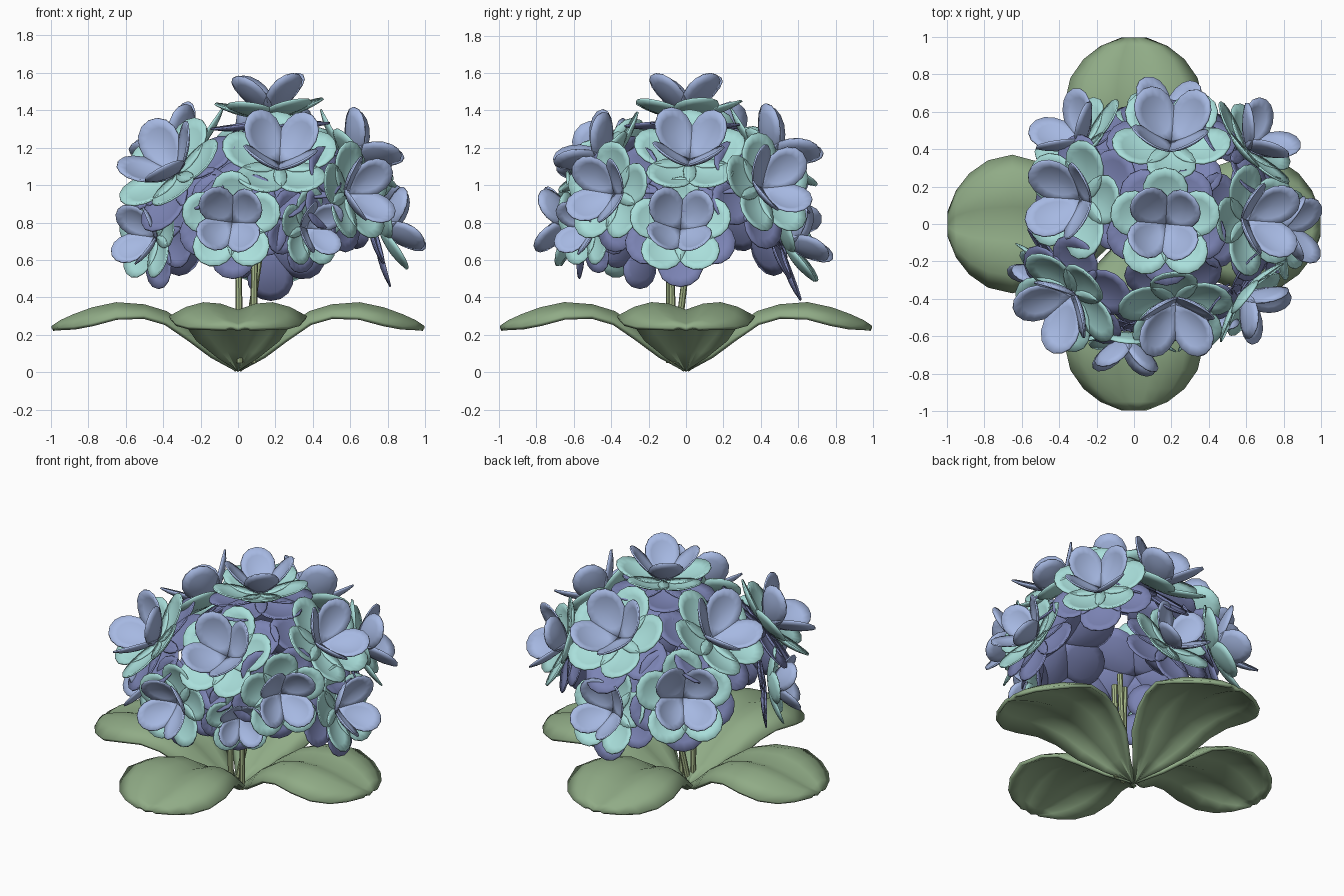
import bpy, bmesh, math
from mathutils import Vector, Matrix

if "Cube" in bpy.data.objects:
    bpy.data.objects.remove(bpy.data.objects["Cube"])


def material(name, rgb):
    m = bpy.data.materials.new(name)
    m.diffuse_color = (*rgb, 1)
    m.use_nodes = True
    m.node_tree.nodes["Principled BSDF"].inputs["Base Color"].default_value = m.diffuse_color
    return m


OUTER = material("periwinkle", (0.20, 0.23, 0.46))
MIDDLE = material("aqua", (0.40, 0.74, 0.71))
INNER = material("light_blue", (0.38, 0.48, 0.76))
LEAF = material("leaf_green", (0.28, 0.41, 0.24))
STEM = material("stem_green", (0.40, 0.50, 0.26))


def add_petal(bm, length, width, lift, turn, base, cup, mat):
    """Cupped oval disc growing from the flower centre."""
    rot = Matrix.Rotation(turn, 4, 'Z') @ Matrix.Rotation(-lift, 4, 'Y')
    n, rings = 16, 3

    def point(r, a):
        x = length * (0.5 + 0.5 * r * math.cos(a))
        y = width / 2 * r * math.sin(a) * (1 + 0.18 * math.cos(a))
        p = rot @ Vector((x, y, cup * (r * r - 1)))
        return p + Vector((0, 0, base))

    centre = bm.verts.new(point(0, 0))
    loops = [[bm.verts.new(point(k / rings, 2 * math.pi * i / n)) for i in range(n)]
             for k in range(1, rings + 1)]
    for i in range(n):
        j = (i + 1) % n
        bm.faces.new((centre, loops[0][i], loops[0][j])).material_index = mat
        for a, b in zip(loops, loops[1:]):
            bm.faces.new((a[i], b[i], b[j], a[j])).material_index = mat


def finish(obj, thickness):
    for p in obj.data.polygons:
        p.use_smooth = True
    sol = obj.modifiers.new("thickness", 'SOLIDIFY')
    sol.thickness = thickness
    sol.offset = -1
    bpy.context.collection.objects.link(obj)


# Shared flower mesh: two open layers of five petals and a cup of four
bm = bmesh.new()
layers = [  # count, length, width, lift, turn offset, base height, cup
    (5, 0.32, 0.25, -5, 54, -0.02, 0.025),
    (5, 0.30, 0.23, 16, 18, 0.0, 0.025),
    (4, 0.285, 0.20, 45, 40, 0.015, 0.025),
]
for mat, (count, l, w, lift, off, base, cup) in enumerate(layers):
    for k in range(count):
        turn = math.radians(off + 360 / count * k)
        add_petal(bm, l, w, math.radians(lift), turn, base, cup, mat)
flower_mesh = bpy.data.meshes.new("flower")
bm.to_mesh(flower_mesh)
bm.free()
for m in (OUTER, MIDDLE, INNER):
    flower_mesh.materials.append(m)

# Flowers around the dome: base point, facing direction, scale
flowers = [
    ((0.17, 0.00, 1.37), (-0.05, 0, 1), 1.03),
    ((0.22, -0.42, 1.11), (0.05, -0.7, 0.7), 1.08),
    ((-0.33, -0.38, 1.06), (-0.5, -0.5, 0.6), 1.1),
    ((-0.44, -0.26, 0.72), (-0.8, -0.6, 0.1), 0.85),
    ((-0.03, -0.59, 0.80), (-0.1, -1, 0.1), 0.93),
    ((0.36, -0.50, 0.77), (0.65, -0.75, 0), 0.75),
    ((0.58, -0.38, 0.95), (0.75, -0.6, 0.15), 0.95),
    ((0.60, 0.02, 1.13), (0.7, 0, 0.7), 1.05),
    ((0.76, -0.03, 0.76), (0.9, 0, 0.32), 0.95),
    ((0.60, 0.40, 0.98), (0.7, 0.6, 0.3), 1.0),
    ((0.20, 0.43, 1.13), (0, 0.65, 0.75), 1.12),
    ((-0.27, 0.42, 0.85), (-0.6, 0.65, 0.35), 1.05),
    ((-0.28, 0.13, 1.14), (-0.6, 0, 0.75), 1.12),
    ((0.17, 0.53, 0.68), (0.05, 0.85, 0.4), 0.95),
]
for i, (pos, face, s) in enumerate(flowers):
    ob = bpy.data.objects.new(f"flower_{i + 1}", flower_mesh)
    z = Vector(face).normalized()
    up = Vector((0, 0, 1)) if abs(z.z) < 0.95 else Vector((0, 1, 0))
    x = up.cross(z).normalized()
    rot = Matrix((x, z.cross(x), z)).transposed().to_4x4()
    ob.matrix_world = Matrix.Translation(pos) @ rot @ Matrix.Scale(s, 4)
    finish(ob, 0.01)

# Leaf mesh: stations along the rib (distance, rib height, edge height, half width)
stations = [(0.0, 0.02, 0.02, 0.01), (0.13, 0.12, 0.09, 0.12), (0.25, 0.22, 0.18, 0.23),
            (0.38, 0.295, 0.27, 0.29), (0.50, 0.325, 0.305, 0.33), (0.65, 0.335, 0.30, 0.37),
            (0.78, 0.315, 0.265, 0.34), (0.88, 0.285, 0.245, 0.27), (0.95, 0.26, 0.24, 0.18),
            (0.995, 0.24, 0.235, 0.07)]
bm = bmesh.new()
rows = []
for d, h, e, w in stations:
    row = []
    for k in range(-4, 5):
        t = abs(k / 4)
        z = h + (e - h) * t * t + 0.05 * math.sin(math.pi * t) * w / 0.38
        row.append(bm.verts.new((d, k / 4 * w, z)))
    rows.append(row)
for a, b in zip(rows, rows[1:]):
    for k in range(8):
        bm.faces.new((a[k], b[k], b[k + 1], a[k + 1]))
leaf_mesh = bpy.data.meshes.new("leaf")
bm.to_mesh(leaf_mesh)
bm.free()
leaf_mesh.materials.append(LEAF)

# Four leaves in a cross
for k in range(4):
    ob = bpy.data.objects.new(f"leaf_{k + 1}", leaf_mesh)
    ob.rotation_euler.z = k * math.pi / 2
    finish(ob, 0.022)

# Stems rising from the leaves into the flower head
stems = [((0.01, -0.09, 0.05), (0.0, -0.09, 0.72)),
         ((0.03, -0.06, 0.05), (0.13, 0.02, 0.72)),
         ((0.08, -0.07, 0.05), (0.09, -0.08, 0.70))]
for i, (a, b) in enumerate(stems):
    a, b = Vector(a), Vector(b)
    bpy.ops.mesh.primitive_cylinder_add(vertices=8, radius=0.018, depth=(b - a).length,
                                        location=(a + b) / 2)
    ob = bpy.context.object
    ob.name = f"stem_{i + 1}"
    ob.rotation_euler = (b - a).to_track_quat('Z', 'Y').to_euler()
    ob.data.materials.append(STEM)
    bpy.ops.object.shade_smooth_by_angle()
